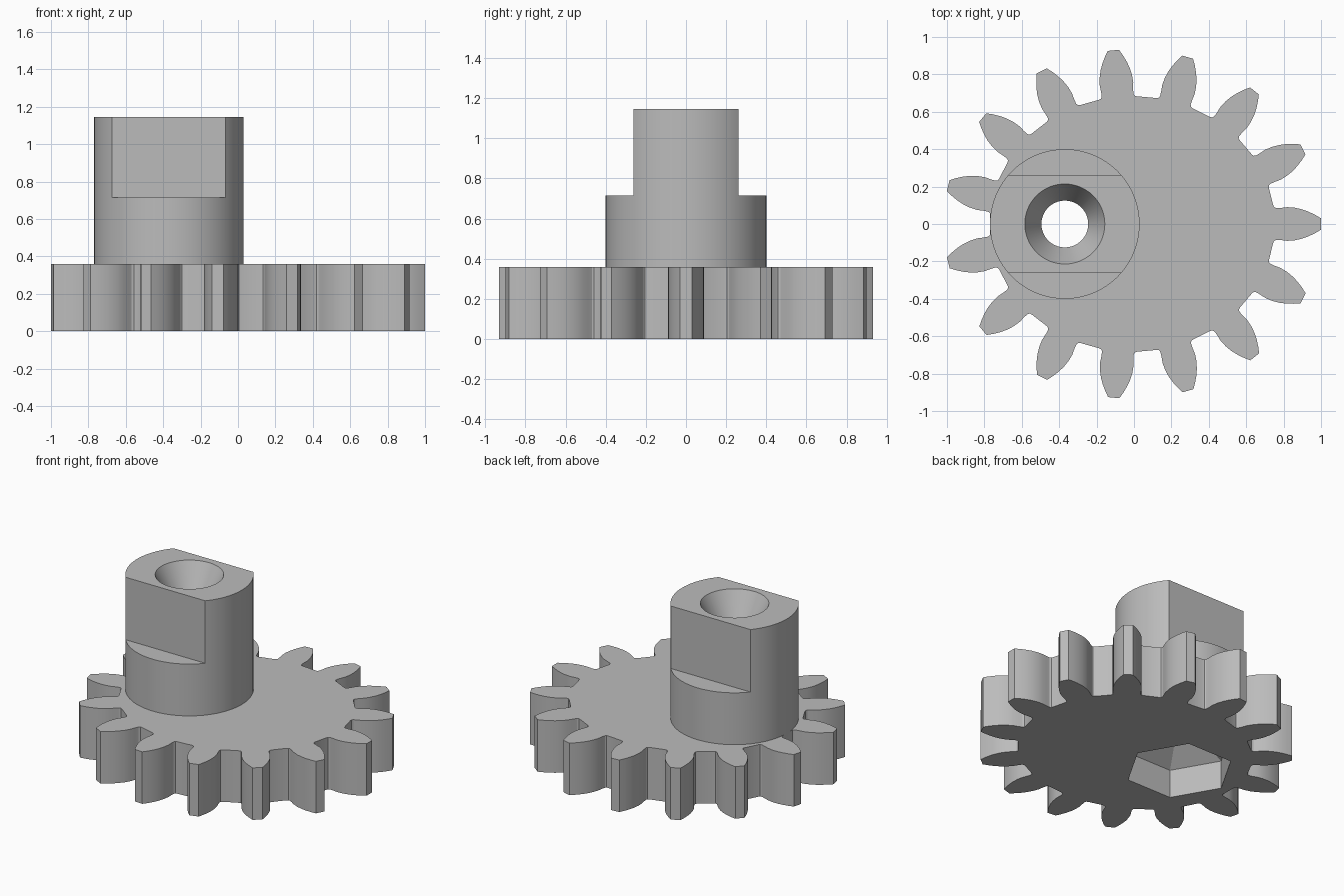
import bpy, bmesh, math
from mathutils import Vector

if "Cube" in bpy.data.objects:
    bpy.data.objects.remove(bpy.data.objects["Cube"])

PLATE_H, TOP_Z, STEP_Z = 0.358, 1.145, 0.715
SHAFT_X, SHAFT_R, BORE_R = -0.37, 0.4, 0.125
TEETH = 15
CENTRE_X, TIP_A, TIP_B = -0.009, 1.009, 0.933

grey = bpy.data.materials.new("plain grey")
grey.use_nodes = True
colour = (0.5, 0.5, 0.5, 1)
grey.diffuse_color = colour
grey.node_tree.nodes["Principled BSDF"].inputs["Base Color"].default_value = colour


def loft(name, loops):
    """Closed solid through a stack of equal-length point loops."""
    bm = bmesh.new()
    rings = [[bm.verts.new(p) for p in loop] for loop in loops]
    n = len(rings[0])
    for low, high in zip(rings, rings[1:]):
        for i in range(n):
            j = (i + 1) % n
            bm.faces.new((low[i], low[j], high[j], high[i]))
    bm.faces.new(rings[0])
    bm.faces.new(rings[-1])
    bmesh.ops.recalc_face_normals(bm, faces=bm.faces)
    mesh = bpy.data.meshes.new(name)
    bm.to_mesh(mesh)
    bm.free()
    mesh.materials.append(grey)
    obj = bpy.data.objects.new(name, mesh)
    bpy.context.collection.objects.link(obj)
    return obj


def turned(name, profile, sides):
    """Round or polygonal solid about the shaft axis from (radius, z) pairs."""
    angles = [math.tau * i / sides for i in range(sides)]
    return loft(name, [[(SHAFT_X + r * math.cos(a), r * math.sin(a), z)
                        for a in angles] for r, z in profile])


def box(name, x, y, z):
    """Box from (low, high) ranges."""
    return loft(name, [[(x[0], y[0], h), (x[1], y[0], h),
                        (x[1], y[1], h), (x[0], y[1], h)] for h in z])


def cut(obj, cutter):
    mod = obj.modifiers.new("cut", 'BOOLEAN')
    mod.operation, mod.solver, mod.object = 'DIFFERENCE', 'EXACT', cutter
    bpy.context.view_layer.objects.active = obj
    bpy.ops.object.modifier_apply(modifier=mod.name)
    bpy.data.objects.remove(cutter)


def rim(t, depth=0.0, side=0.0):
    """Point inward from the tip ellipse by depth and sideways by side."""
    p = Vector((CENTRE_X + TIP_A * math.cos(t), TIP_B * math.sin(t)))
    n = Vector((TIP_B * math.cos(t), TIP_A * math.sin(t))).normalized()
    return p - n * depth + Vector((-n.y, n.x)) * side


# Tooth positions, evenly spaced along the pitch line of the oval gear
STEPS = 3000
lengths = [0.0]
for i in range(STEPS):
    a, b = (math.tau * k / STEPS for k in (i, i + 1))
    lengths.append(lengths[-1] + (rim(b, 0.14) - rim(a, 0.14)).length)
tooth_params = [math.tau / STEPS * next(i for i, s in enumerate(lengths)
                if s >= lengths[-1] * k / TEETH) for k in range(TEETH)]

# Half tooth as (depth below tip, half width), from tip to root
flank = [(0, 0.03), (0.03, 0.048), (0.065, 0.065), (0.1, 0.078), (0.14, 0.087),
         (0.18, 0.09), (0.215, 0.086), (0.24, 0.085), (0.251, 0.09), (0.256, 0.102)]
outline = []
for t in tooth_params:
    outline += [rim(t, d, -w) for d, w in reversed(flank)]
    outline += [rim(t, d, w) for d, w in flank]
gear = loft("gear_plate", [[(p.x, p.y, z) for p in outline] for z in (0, PLATE_H)])

# Hexagonal nut pocket tapering into the bore
cut(gear, turned("nut_pocket", [(0.34, -0.1), (0.34, 0.195), (BORE_R, 0.325)], 6))
cut(gear, turned("plate_bore", [(BORE_R, 0.1), (BORE_R, 0.6)], 64))

# Shaft with two flats and a countersunk bore
shaft = turned("shaft", [(SHAFT_R, PLATE_H - 0.01), (SHAFT_R, TOP_Z)], 96)
slope = (0.214 - BORE_R) / 0.17
cut(shaft, turned("shaft_bore", [(BORE_R, 0.1), (BORE_R, TOP_Z - 0.17),
                                 (0.214 + slope * 0.1, TOP_Z + 0.1)], 64))
for s in (-1, 1):
    cut(shaft, box("flat", (-1, 1), sorted((s * 0.261, s * 0.6)), (STEP_Z, 1.4)))

# Smooth curved walls, keep real edges sharp
for obj in (gear, shaft):
    bpy.ops.object.select_all(action='DESELECT')
    obj.select_set(True)
    bpy.context.view_layer.objects.active = obj
    bpy.ops.object.shade_smooth_by_angle(angle=math.radians(25))
